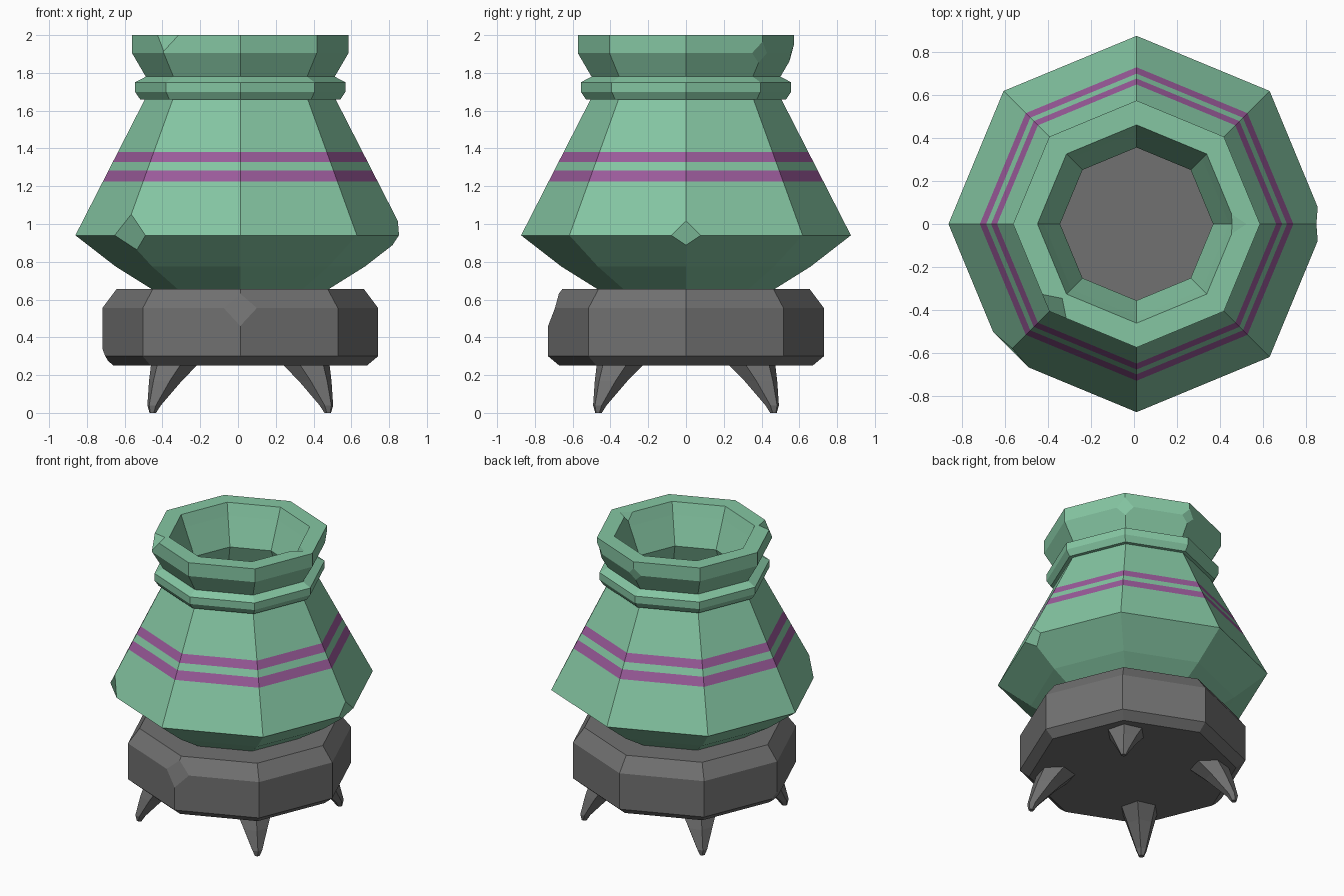
import bpy, bmesh, math
from mathutils import Vector

if "Cube" in bpy.data.objects:
    bpy.data.objects.remove(bpy.data.objects["Cube"])

CX = 0.012          # the pot axis sits slightly right of centre
SIDES = 8


def material(name, rgb):
    m = bpy.data.materials.new(name)
    m.diffuse_color = (*rgb, 1.0)
    m.use_nodes = True
    m.node_tree.nodes["Principled BSDF"].inputs["Base Color"].default_value = m.diffuse_color
    return m


GREEN = material("jade green", (0.235, 0.565, 0.365))
PURPLE = material("purple stripe", (0.33, 0.105, 0.33))
GREY = material("dark grey stone", (0.165, 0.165, 0.165))


def on_ring(r, z, deg):
    a = math.radians(deg)
    return Vector((CX + r * math.cos(a), r * math.sin(a), z))


def skin(bm, rings, closed=False, stripes=()):
    """Bridge rings of vertices; segments listed in stripes get slot 1."""
    n = len(rings[0])
    for i in range(len(rings) if closed else len(rings) - 1):
        a, b = rings[i], rings[(i + 1) % len(rings)]
        for k in range(n):
            j = (k + 1) % n
            f = bm.faces.new((a[k], a[j], b[j], b[k]))
            f.material_index = 1 if i in stripes else 0
    if not closed:
        bm.faces.new(rings[0])
        bm.faces.new(rings[-1])


def lathe(bm, profile, **kw):
    skin(bm, [[bm.verts.new(on_ring(r, z, 360 * k / SIDES)) for k in range(SIDES)]
              for r, z in profile], **kw)


def chip(bm, r, z, deg, size):
    """Knock the corner off one vertex."""
    p = on_ring(r, z, deg)
    v = min(bm.verts, key=lambda w: (w.co - p).length)
    bmesh.ops.bevel(bm, geom=[v], offset=size, offset_type='OFFSET',
                    segments=1, profile=0.5, affect='VERTICES')


def finish(bm, name, mats):
    bmesh.ops.recalc_face_normals(bm, faces=bm.faces)
    me = bpy.data.meshes.new(name)
    bm.to_mesh(me)
    bm.free()
    for m in mats:
        me.materials.append(m)
    ob = bpy.data.objects.new(name, me)
    bpy.context.collection.objects.link(ob)
    return ob


def shoulder(z):
    """Point on the sloping upper wall of the pot."""
    t = (z - 0.94) / (1.66 - 0.94)
    return (0.873 + t * (0.505 - 0.873), z)


# Pot: outer wall with stripes, collar, rim, then the inner wall back down
bm = bmesh.new()
outer = [(0.46, 0.65), (0.66, 0.775), (0.873, 0.94),
         shoulder(1.225), shoulder(1.283), shoulder(1.327), shoulder(1.381),
         (0.505, 1.66), (0.53, 1.66), (0.557, 1.70), (0.557, 1.75), (0.50, 1.78),
         (0.573, 1.905), (0.573, 2.0)]
inner = [(0.46, 2.0), (0.43, 1.92), (0.355, 1.73), (0.40, 1.62),
         (0.77, 0.94), (0.42, 0.67)]
lathe(bm, outer + inner, closed=True, stripes=(3, 5))
chip(bm, 0.873, 0.94, 0, 0.085)
chip(bm, 0.873, 0.94, 225, 0.125)
chip(bm, 0.573, 2.0, 225, 0.085)
chip(bm, 0.573, 1.905, 45, 0.06)
chip(bm, 0.573, 1.905, 90, 0.05)
chip(bm, 0.46, 2.0, 0, 0.05)
finish(bm, "pot", [GREEN, PURPLE])

# Stone base with chamfered edges
bm = bmesh.new()
lathe(bm, [(0.67, 0.25), (0.73, 0.30), (0.73, 0.555), (0.655, 0.655)])
chip(bm, 0.73, 0.555, 270, 0.095)
chip(bm, 0.73, 0.30, 180, 0.04)
finish(bm, "base", [GREY])

# Four pointed feet leaning outwards on the diagonals
bm = bmesh.new()
for q in range(4):
    deg = 45 + 90 * q
    rings = []
    for dist, rad, z in [(0.49, 0.13, 0.26), (0.56, 0.09, 0.17),
                         (0.645, 0.037, 0.04), (0.655, 0.018, 0.0)]:
        c = on_ring(dist, z, deg)
        rings.append([bm.verts.new(c + Vector((
            rad * math.cos(math.radians(deg + 60 * k)),
            rad * math.sin(math.radians(deg + 60 * k)), 0))) for k in range(6)])
    skin(bm, rings)
finish(bm, "feet", [GREY])
